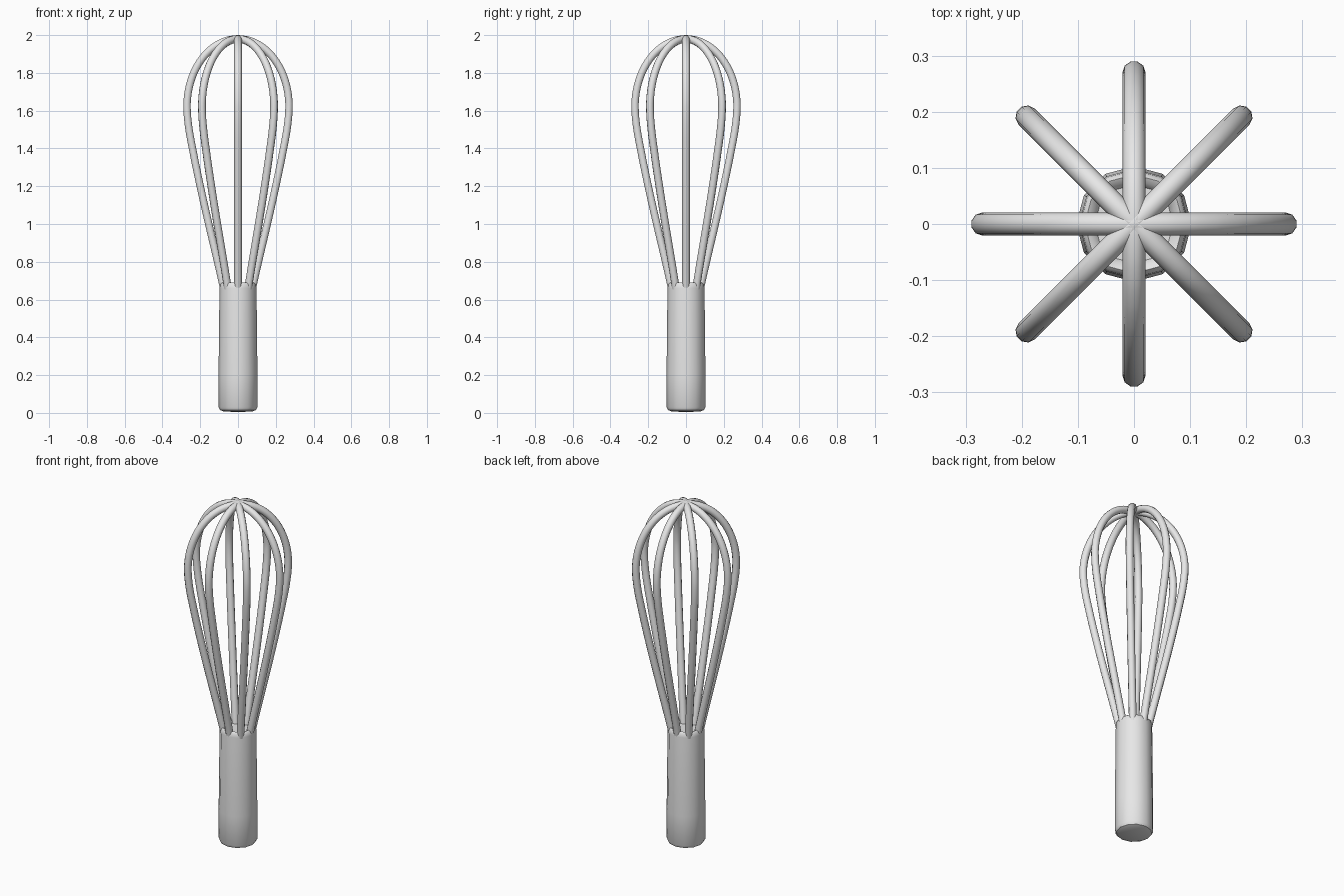
import bpy, bmesh, math
from mathutils import Matrix

cube = bpy.data.objects.get("Cube")
if cube:
    bpy.data.objects.remove(cube, do_unlink=True)

GREY = (0.8, 0.8, 0.8, 1)
steel = bpy.data.materials.new("light grey")
steel.use_nodes = True
steel.diffuse_color = GREY
steel.node_tree.nodes["Principled BSDF"].inputs["Base Color"].default_value = GREY


def lathe(name, profile, sides):
    """Spin (radius, height) points around z."""
    bm = bmesh.new()
    verts = [bm.verts.new((r, 0, z)) for r, z in profile]
    edges = [bm.edges.new(pair) for pair in zip(verts, verts[1:])]
    bmesh.ops.spin(bm, geom=verts + edges, axis=(0, 0, 1), cent=(0, 0, 0),
                   angle=math.tau, steps=sides, use_duplicate=False)
    bmesh.ops.remove_doubles(bm, verts=bm.verts, dist=0.0005)
    bmesh.ops.recalc_face_normals(bm, faces=bm.faces)
    mesh = bpy.data.meshes.new(name)
    bm.to_mesh(mesh)
    bm.free()
    mesh.materials.append(steel)
    obj = bpy.data.objects.new(name, mesh)
    bpy.context.collection.objects.link(obj)
    bpy.ops.object.select_all(action='DESELECT')
    obj.select_set(True)
    bpy.context.view_layer.objects.active = obj
    bpy.ops.object.shade_smooth_by_angle(angle=math.radians(40))
    return obj


# Handle with rounded base and a shallow dished top
lathe("handle", [(0, 0.005), (0.075, 0.007), (0.095, 0.015), (0.103, 0.03),
                 (0.103, 0.2), (0.098, 0.66), (0.096, 0.682), (0.088, 0.69),
                 (0.078, 0.685), (0.07, 0.67), (0, 0.67)], 12)

# Half of one wire loop: straight-ish flank, then an elliptical crown
flank = [(0.07, 0.63), (0.085, 0.7), (0.108, 0.8), (0.155, 1.0), (0.2, 1.2),
         (0.241, 1.4), (0.262, 1.52)]
crown = [(0.27 * math.cos(a), 1.62 + 0.36 * math.sin(a))
         for a in (math.pi / 2 * i / 10 for i in range(11))]
half = flank + crown
loop = half + [(-x, z) for x, z in reversed(half[:-1])]

# Four wire loops turned about the axis
for i in range(4):
    curve = bpy.data.curves.new(f"wire_loop_{i + 1}", 'CURVE')
    curve.dimensions = '3D'
    curve.bevel_depth = 0.0205
    curve.bevel_resolution = 3
    curve.resolution_u = 3
    curve.use_fill_caps = True
    spline = curve.splines.new('BEZIER')
    spline.bezier_points.add(len(loop) - 1)
    for point, (x, z) in zip(spline.bezier_points, loop):
        point.co = (x, 0, z)
        point.handle_left_type = point.handle_right_type = 'AUTO'
    curve.materials.append(steel)
    obj = bpy.data.objects.new(curve.name, curve)
    obj.matrix_world = Matrix.Rotation(math.pi / 4 * i, 4, 'Z')
    bpy.context.collection.objects.link(obj)
